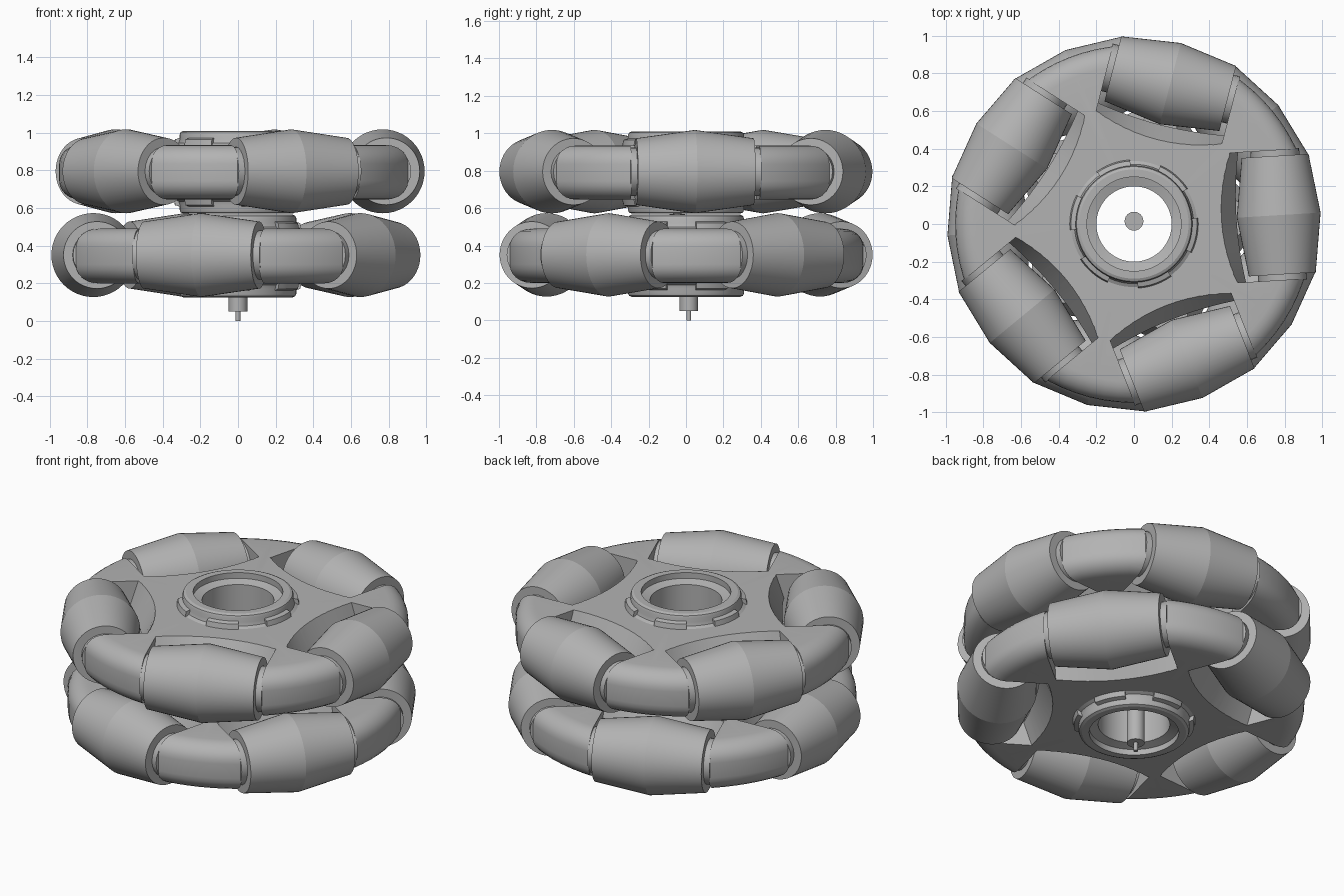
import bpy, bmesh, math
from mathutils import Matrix

cube = bpy.data.objects.get("Cube")
if cube:
    bpy.data.objects.remove(cube, do_unlink=True)

grey = bpy.data.materials.new("plain_grey")
grey.use_nodes = True
COLOUR = (0.45, 0.45, 0.45, 1)
grey.diffuse_color = COLOUR
grey.node_tree.nodes["Principled BSDF"].inputs["Base Color"].default_value = COLOUR

ROLLERS = 5
HALF = 0.145          # half thickness of a wheel body
POCKET = 0.345        # half length of a roller pocket
RADIUS = 0.77         # distance of the roller axes from the centre


def rot(deg, axis='Z'):
    return Matrix.Rotation(math.radians(deg), 4, axis)


def finish(name, bm, matrix=None):
    bmesh.ops.remove_doubles(bm, verts=bm.verts, dist=1e-5)
    bmesh.ops.recalc_face_normals(bm, faces=bm.faces)
    mesh = bpy.data.meshes.new(name)
    bm.to_mesh(mesh)
    bm.free()
    mesh.materials.append(grey)
    ob = bpy.data.objects.new(name, mesh)
    bpy.context.collection.objects.link(ob)
    if matrix:
        ob.matrix_world = matrix
    return ob


def shade(ob, deg):
    bpy.ops.object.select_all(action='DESELECT')
    ob.select_set(True)
    bpy.context.view_layer.objects.active = ob
    bpy.ops.object.shade_smooth_by_angle(angle=math.radians(deg))


def bridge(bm, rings, closed):
    """Join equal rings of vertices with quads."""
    n = len(rings[0])
    pairs = list(zip(rings, rings[1:] + rings[:1] if closed else rings[1:]))
    for a, b in pairs:
        for i in range(n):
            j = (i + 1) % n
            bm.faces.new((a[i], a[j], b[j], b[i]))


def lathe(name, profile, sides, closed=False, matrix=None):
    """Turn (radius, height) points around z."""
    bm = bmesh.new()
    rings = []
    for r, z in profile:
        rings.append([bm.verts.new((r * math.cos(t), r * math.sin(t), z))
                      for t in (math.tau * i / sides for i in range(sides))])
    bridge(bm, rings, closed)
    return finish(name, bm, matrix)


def make_body(name):
    # Disc with a rounded rim and a stepped collar, mirrored top to bottom
    half = [(0.20, 0.17), (0.25, 0.185), (0.25, 0.22), (0.29, 0.22),
            (0.305, 0.213), (0.31, 0.20), (0.31, 0.175), (0.317, 0.155), (0.335, HALF)]
    for i in range(7):
        t = math.pi / 2 * (1 - i / 6)
        half.append((0.84 + 0.11 * math.cos(t), HALF - 0.1 + 0.1 * math.sin(t)))
    profile = half + [(r, -z) for r, z in reversed(half)]
    body = lathe(name, profile, 80, closed=True)

    # Five waisted pockets cut right through the rim
    bm = bmesh.new()
    for k in range(ROLLERS):
        turn = rot(360 / ROLLERS * k)
        rings = []
        for z in (-0.2, 0, 0.2):
            slope = abs(z) / HALF
            ring = []
            for i in range(13):
                s = i / 6 - 1
                u = 0.545 - 0.08 * slope + (0.03 + 0.035 * slope) * s * s
                ring.append((u, s * POCKET, z))
            ring += [(1.2, POCKET, z), (1.2, -POCKET, z)]
            rings.append([bm.verts.new(turn @ Matrix.Translation(p).to_translation())
                          for p in ring])
        bridge(bm, rings, False)
        bm.faces.new(rings[0])
        bm.faces.new(rings[-1])
    cutter = finish("pocket_cutter", bm)
    cutter.hide_render = True
    cut = body.modifiers.new("pockets", 'BOOLEAN')
    cut.operation = 'DIFFERENCE'
    cut.solver = 'EXACT'
    cut.object = cutter
    bpy.ops.object.select_all(action='DESELECT')
    body.select_set(True)
    bpy.context.view_layer.objects.active = body
    bpy.ops.object.modifier_apply(modifier=cut.name)
    bpy.data.objects.remove(cutter, do_unlink=True)
    shade(body, 25)
    return body


def make_tabs(name, matrix):
    # Curved tabs around the collar on both faces
    bm = bmesh.new()
    for side in (-1, 1):
        for k in range(6):
            rings = []
            for i in range(7):
                t = math.radians(60 * k + 30 + 32 * i / 6)
                rings.append([bm.verts.new((r * math.cos(t), r * math.sin(t), side * z))
                              for r, z in ((0.30, 0.13), (0.345, 0.13),
                                           (0.335, 0.175), (0.30, 0.185))])
            bridge(bm, rings, False)
            bm.faces.new(rings[0])
            bm.faces.new(rings[-1])
    shade(finish(name, bm, matrix), 25)


# Two wheels, the lower one turned by half a roller step
for layer, z, phase in (("lower", 0.345, 39.5), ("upper", 0.79, 3.5)):
    base = Matrix.Translation((0, 0, z)) @ rot(phase)
    make_body(layer + "_wheel_body").matrix_world = base
    make_tabs(layer + "_collar_tabs", base)
    for k in range(ROLLERS):
        place = (base @ rot(360 / ROLLERS * k)
                 @ Matrix.Translation((RADIUS, 0, 0.005)) @ rot(-90, 'X'))
        # Double-tapered roller and its axle boss
        shade(lathe(f"{layer}_roller_{k + 1}",
                    [(0, -0.315), (0.178, -0.315), (0.223, 0), (0.178, 0.315), (0, 0.315)],
                    48, matrix=place), 12)
        shade(lathe(f"{layer}_axle_{k + 1}",
                    [(0, -0.35), (0.13, -0.35), (0.13, 0.35), (0, 0.35)],
                    24, matrix=place), 30)

# Stepped pin in the middle of the bore
shade(lathe("centre_pin", [(0, 0), (0.013, 0), (0.013, 0.05), (0.05, 0.05),
                           (0.05, 0.25), (0, 0.25)], 24,
            matrix=Matrix.Translation((0, 0.015, 0))), 30)
